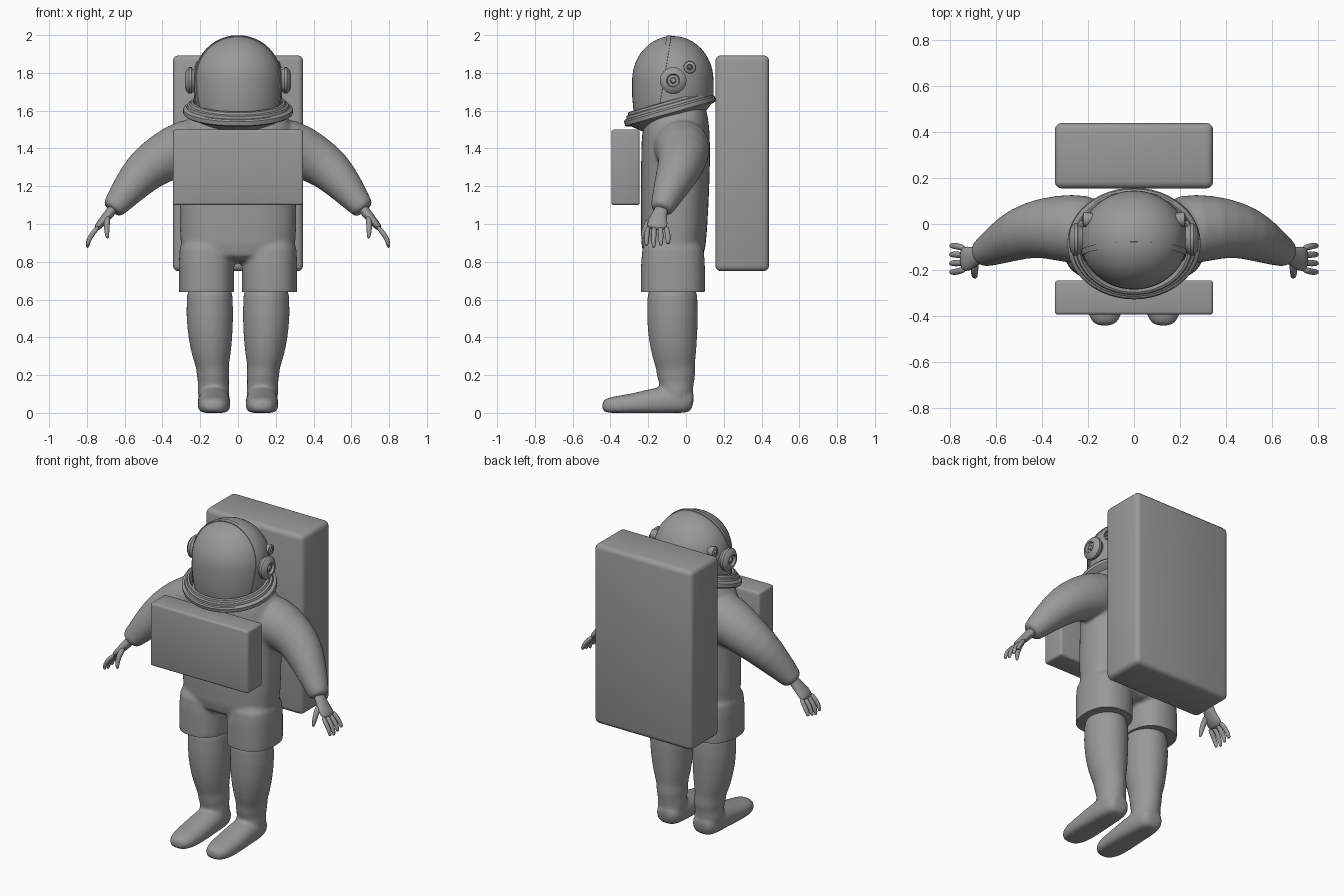
import bpy, bmesh, math
from mathutils import Vector, Matrix

cube = bpy.data.objects.get("Cube")
if cube:
    bpy.data.objects.remove(cube, do_unlink=True)

grey = bpy.data.materials.new("suit grey")
grey.use_nodes = True
COLOUR = (0.32, 0.32, 0.32, 1)
grey.diffuse_color = COLOUR
for node in grey.node_tree.nodes:
    if node.type == 'BSDF_PRINCIPLED':
        node.inputs["Base Color"].default_value = COLOUR


def skin(bm, rings):
    """Bridge rings of points into a capped tube."""
    loops = [[bm.verts.new(p) for p in ring] for ring in rings]
    n = len(loops[0])
    for a, b in zip(loops, loops[1:]):
        for i in range(n):
            j = (i + 1) % n
            bm.faces.new((a[i], a[j], b[j], b[i]))
    bm.faces.new(loops[0][::-1])
    bm.faces.new(loops[-1])


def loft(bm, sections, ref=(1, 0, 0), power=2.0, sides=20, floor=None):
    """Tube through (centre, radius along ref, other radius)."""
    pts = [Vector(s[0]) for s in sections]
    rings = []
    for k, (c, ra, rb) in enumerate(sections):
        t = (pts[min(k + 1, len(pts) - 1)] - pts[max(k - 1, 0)]).normalized()
        u = Vector(ref)
        u = (u - t * u.dot(t)).normalized()
        v = t.cross(u)
        ring = []
        for i in range(sides):
            a = math.tau * i / sides
            ca, sa = math.cos(a), math.sin(a)
            x = math.copysign(abs(ca) ** (2 / power), ca) * ra
            y = math.copysign(abs(sa) ** (2 / power), sa) * rb
            p = pts[k] + u * x + v * y
            if floor is not None:
                p.z = max(p.z, floor)
            ring.append(p)
        rings.append(ring)
    skin(bm, rings)


def lathe(bm, profile, matrix, sides=48):
    """Spin (height, radius) points about local z."""
    skin(bm, [[matrix @ Vector((r * math.cos(math.tau * i / sides),
                                r * math.sin(math.tau * i / sides), h))
               for i in range(sides)] for h, r in profile])


def cut(bm, co, normal, fill=False):
    """Remove everything behind a plane."""
    bmesh.ops.bisect_plane(bm, geom=bm.verts[:] + bm.edges[:] + bm.faces[:],
                           plane_co=co, plane_no=normal, clear_inner=True)
    if fill:
        bmesh.ops.holes_fill(bm, edges=[e for e in bm.edges if e.is_boundary], sides=0)


def finish(bm, name, mods=(), angle=40, hem=None):
    """Make an object, bake its modifiers and shade it."""
    bmesh.ops.recalc_face_normals(bm, faces=bm.faces[:])
    mesh = bpy.data.meshes.new(name)
    bm.to_mesh(mesh)
    bm.free()
    obj = bpy.data.objects.new(name, mesh)
    bpy.context.scene.collection.objects.link(obj)
    for kind, settings in mods:
        mod = obj.modifiers.new(kind.lower(), kind)
        for key, value in settings.items():
            setattr(mod, key, value)
    if mods:
        bpy.context.view_layer.update()
        deps = bpy.context.evaluated_depsgraph_get()
        baked = bpy.data.meshes.new_from_object(obj.evaluated_get(deps))
        obj.modifiers.clear()
        obj.data = baked
        baked.name = name
    if hem is not None:
        bm = bmesh.new()
        bm.from_mesh(obj.data)
        cut(bm, (0, 0, hem), (0, 0, 1), fill=True)
        bm.to_mesh(obj.data)
        bm.free()
    obj.data.materials.clear()
    obj.data.materials.append(grey)
    obj.data.shade_smooth()
    obj.data.set_sharp_from_angle(angle=math.radians(angle))
    return obj


SUBSURF = ('SUBSURF', dict(levels=1))
FUSE = [SUBSURF, ('REMESH', dict(mode='VOXEL', voxel_size=0.011)),
        ('SMOOTH', dict(factor=0.5, iterations=6))]

# Suit: torso, short trouser legs and sleeves fused into one skin
bm = bmesh.new()
loft(bm, [((0, y, z), rx, ry) for z, y, rx, ry in (
    (0.79, -0.068, 0.27, 0.15), (0.86, -0.067, 0.31, 0.173), (1.1, -0.06, 0.31, 0.18),
    (1.3, -0.055, 0.31, 0.183), (1.45, -0.055, 0.31, 0.183), (1.55, -0.05, 0.28, 0.172),
    (1.61, -0.045, 0.23, 0.155), (1.65, -0.045, 0.18, 0.13))], power=2.5, sides=32)
for s in (1, -1):
    loft(bm, [((s * 0.167, -0.069, z), 0.148, ry) for z, ry in (
        (0.56, 0.172), (0.64, 0.172), (0.8, 0.172), (0.95, 0.165))], power=2.4)
    loft(bm, [((s * x, y, z), r, r) for x, y, z, r in (
        (0.12, -0.03, 1.42, 0.15), (0.28, -0.02, 1.41, 0.155), (0.4, -0.015, 1.35, 0.132),
        (0.5, -0.04, 1.28, 0.116), (0.58, -0.085, 1.185, 0.092),
        (0.655, -0.125, 1.09, 0.064), (0.67, -0.132, 1.07, 0.06))], ref=(0, 1, 0))
finish(bm, "suit", FUSE, hem=0.64)

for s, side in ((1, "left"), (-1, "right")):
    # Leg with padded ankle, fused with the boot
    bm = bmesh.new()
    loft(bm, [((s * x, y, z), rx, ry) for z, x, y, rx, ry in (
        (0.04, 0.128, -0.045, 0.08, 0.078), (0.12, 0.13, -0.05, 0.088, 0.09),
        (0.16, 0.13, -0.05, 0.08, 0.092), (0.2, 0.132, -0.052, 0.09, 0.106),
        (0.24, 0.135, -0.055, 0.084, 0.102), (0.3, 0.14, -0.062, 0.104, 0.118),
        (0.4, 0.146, -0.07, 0.118, 0.131), (0.5, 0.15, -0.072, 0.127, 0.138),
        (0.75, 0.15, -0.072, 0.127, 0.138))])
    loft(bm, [((s * 0.127, y, z), w, h) for y, z, w, h in (
        (0.04, 0.055, 0.045, 0.04), (0.02, 0.06, 0.075, 0.065), (-0.06, 0.065, 0.086, 0.08),
        (-0.16, 0.06, 0.086, 0.075), (-0.26, 0.045, 0.089, 0.062),
        (-0.36, 0.036, 0.085, 0.055), (-0.42, 0.035, 0.064, 0.045),
        (-0.445, 0.035, 0.035, 0.026))], power=2.3, floor=0)
    finish(bm, side + "_leg_and_boot", FUSE)

    # Hand with four fingers and a thumb
    bm = bmesh.new()
    hand_ref = (0, 1, 0)
    loft(bm, [((s * x, y, z), a, b) for x, y, z, a, b in (
        (0.64, -0.12, 1.11, 0.036, 0.03), (0.685, -0.14, 1.05, 0.038, 0.027),
        (0.72, -0.152, 1.01, 0.056, 0.023), (0.755, -0.153, 0.97, 0.056, 0.018))],
         ref=hand_ref, sides=16)
    for i in range(4):
        y = -0.197 + 0.03 * i
        spread = (i - 1.5) * 0.008
        drop = 0.012 * abs(i - 1)
        loft(bm, [((s * 0.735, y, 0.99), 0.015, 0.014),
                  ((s * 0.775, y + spread, 0.945), 0.015, 0.014),
                  ((s * 0.793, y + spread, 0.91), 0.013, 0.013),
                  ((s * 0.798, y + spread, 0.87 + drop), 0.009, 0.009)],
             ref=hand_ref, sides=10)
    loft(bm, [((s * 0.69, -0.165, 1.04), 0.02, 0.018), ((s * 0.695, -0.205, 1.0), 0.019, 0.017),
              ((s * 0.695, -0.225, 0.96), 0.014, 0.014), ((s * 0.69, -0.23, 0.92), 0.009, 0.009)],
         ref=hand_ref, sides=10)
    finish(bm, side + "_hand", [SUBSURF])

    # Earpiece and small valve on the helmet side
    turn = Matrix.Rotation(s * math.pi / 2, 4, 'Y')
    bm = bmesh.new()
    lathe(bm, [(-0.02, 0.05), (0.02, 0.06), (0.03, 0.07), (0.045, 0.07), (0.06, 0.055),
               (0.065, 0.035), (0.05, 0.03), (0.05, 0.016), (0.062, 0.012), (0.064, 0.002)],
          Matrix.Translation((s * 0.215, -0.068, 1.76)) @ turn, 32)
    finish(bm, side + "_earpiece", angle=35)
    bm = bmesh.new()
    lathe(bm, [(-0.02, 0.025), (0.015, 0.033), (0.025, 0.03), (0.03, 0.016), (0.02, 0.012),
               (0.035, 0.006)], Matrix.Translation((s * 0.195, 0.02, 1.83)) @ turn, 24)
    finish(bm, side + "_valve", angle=35)

# Helmet dome and the arched visor frame
NECK = Vector((0, -0.087, 1.605))
TILT = math.radians(15.7)
NECK_UP = Vector((0, -math.sin(TILT), math.cos(TILT)))
dome = [(-0.26, 0.2), (-0.16, 0.225), (-0.08, 0.233)]
dome += [(0.235 * math.sin(a), 0.232 * math.cos(a) + 0.001)
         for a in (math.pi / 2 * i / 12 for i in range(13))]


def helmet_shell(scale):
    shell = bmesh.new()
    lathe(shell, dome, Matrix.Translation((0, -0.07, 1.76)) @
          Matrix.Diagonal((scale, scale * 0.925, scale, 1)))
    cut(shell, NECK, NECK_UP)
    return shell


finish(helmet_shell(1.0), "helmet_dome", angle=60)
bm = helmet_shell(1.02)
lean = Vector((0, 1, -0.17)).normalized()
middle = Vector((0, -0.12, 1.82))
cut(bm, middle - lean * 0.012, lean)
cut(bm, middle + lean * 0.012, -lean)
finish(bm, "visor_frame", [('SOLIDIFY', dict(thickness=0.012, offset=-1))])

# Stepped neck ring, tilted up at the back
bm = bmesh.new()
lathe(bm, [(-0.07, 0.2), (-0.03, 0.255), (-0.025, 0.282), (-0.018, 0.29), (0.004, 0.29),
           (0.012, 0.282), (0.014, 0.272), (0.028, 0.268), (0.032, 0.256), (0.044, 0.25),
           (0.047, 0.238), (0.03, 0.232), (0.0, 0.226)],
      Matrix.Translation(NECK) @ Matrix.Rotation(TILT, 4, 'X') @ Matrix.Diagonal((1, 0.86, 1, 1)))
finish(bm, "neck_ring", angle=35)


# Chest unit and backpack
def box(name, low, high, bevel):
    low, high = Vector(low), Vector(high)
    bm = bmesh.new()
    bmesh.ops.create_cube(bm, size=1, matrix=Matrix.Translation((low + high) / 2) @
                          Matrix.Diagonal((*(high - low), 1)))
    finish(bm, name, [('BEVEL', dict(width=bevel, segments=3))], angle=30)


box("chest_unit", (-0.345, -0.395, 1.1), (0.345, -0.245, 1.5), 0.014)
box("backpack", (-0.345, 0.155, 0.75), (0.345, 0.44, 1.893), 0.03)
